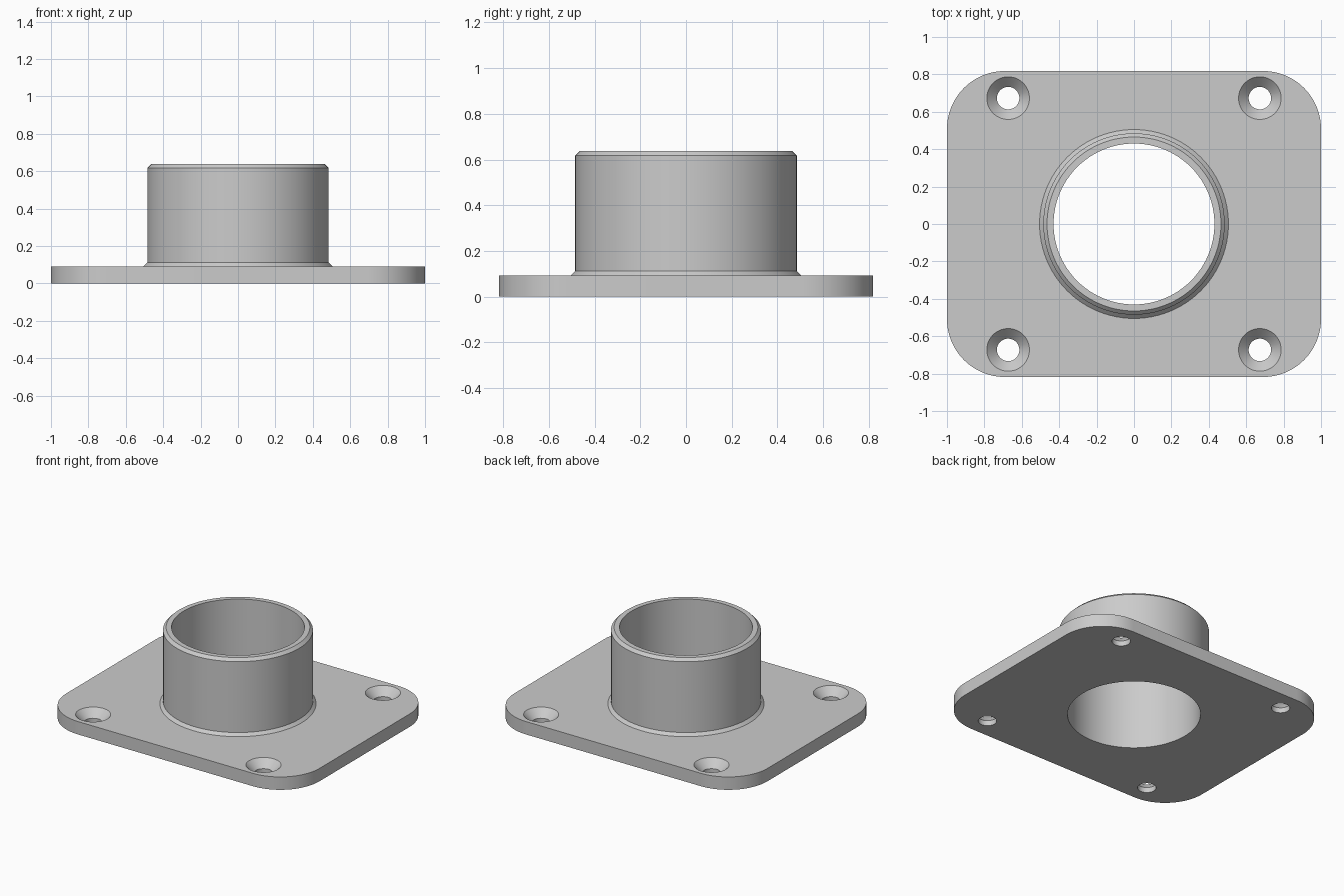
import bpy
import bmesh
from math import cos, sin, pi, radians

default = bpy.data.objects.get("Cube")
if default:
    bpy.data.objects.remove(default, do_unlink=True)

# Overall sizes
HALF_X, HALF_Y, THICK, CORNER = 1.0, 0.818, 0.092, 0.31
HEIGHT, TUBE_R, BORE_R, CHAMFER = 0.638, 0.485, 0.43, 0.02
HOLE_POS, HOLE_R, SINK_R, SINK_DEPTH = 0.673, 0.06, 0.114, 0.055

grey = bpy.data.materials.new("plain grey")
grey.use_nodes = True
grey.diffuse_color = (0.6, 0.6, 0.6, 1)
grey.node_tree.nodes["Principled BSDF"].inputs["Base Color"].default_value = (0.6, 0.6, 0.6, 1)


def finish(name, bm):
    bmesh.ops.recalc_face_normals(bm, faces=bm.faces)
    mesh = bpy.data.meshes.new(name)
    bm.to_mesh(mesh)
    bm.free()
    obj = bpy.data.objects.new(name, mesh)
    bpy.context.collection.objects.link(obj)
    mesh.materials.append(grey)
    return obj


def turned(name, profile, sides, x=0, y=0):
    """Closed solid turned about a vertical axis from (radius, height) points."""
    bm = bmesh.new()
    rings = [[bm.verts.new((x + r * cos(2 * pi * i / sides), y + r * sin(2 * pi * i / sides), z))
              for i in range(sides)] for r, z in profile]
    for low, high in zip(rings, rings[1:]):
        for i in range(sides):
            j = (i + 1) % sides
            bm.faces.new((low[i], low[j], high[j], high[i]))
    bm.faces.new(rings[0])
    bm.faces.new(rings[-1])
    return finish(name, bm)


def combine(target, other, operation):
    mod = target.modifiers.new(operation.lower(), 'BOOLEAN')
    mod.operation, mod.solver, mod.object = operation, 'EXACT', other
    bpy.context.view_layer.objects.active = target
    bpy.ops.object.modifier_apply(modifier=mod.name)
    bpy.data.objects.remove(other, do_unlink=True)


# Rounded base plate
bm = bmesh.new()
steps = 24
outline = []
for k, (sx, sy) in enumerate([(1, 1), (-1, 1), (-1, -1), (1, -1)]):
    for i in range(steps + 1):
        a = pi / 2 * (k + i / steps)
        outline.append(bm.verts.new((sx * (HALF_X - CORNER) + CORNER * cos(a),
                                     sy * (HALF_Y - CORNER) + CORNER * sin(a), 0)))
base = bm.faces.new(outline)
top = bmesh.ops.extrude_face_region(bm, geom=[base])["geom"]
bmesh.ops.translate(bm, vec=(0, 0, THICK), verts=[v for v in top if isinstance(v, bmesh.types.BMVert)])
flange = finish("flanged_sleeve", bm)

# Sleeve with a chamfered foot and rim
sleeve = turned("sleeve", [
    (TUBE_R + CHAMFER, THICK / 2), (TUBE_R + CHAMFER, THICK), (TUBE_R, THICK + CHAMFER),
    (TUBE_R, HEIGHT - CHAMFER), (TUBE_R - CHAMFER, HEIGHT)], 96)
combine(flange, sleeve, 'UNION')

# Through bore
combine(flange, turned("bore_cutter", [(BORE_R, -0.1), (BORE_R, HEIGHT + 0.1)], 96), 'DIFFERENCE')

# Countersunk screw holes
for sx in (-1, 1):
    for sy in (-1, 1):
        cutter = turned("screw_hole_cutter", [
            (HOLE_R, -0.1), (HOLE_R, THICK - SINK_DEPTH), (SINK_R, THICK), (SINK_R, THICK + 0.1)],
            48, sx * HOLE_POS, sy * HOLE_POS)
        combine(flange, cutter, 'DIFFERENCE')

# Smooth round walls, crisp edges
bpy.ops.object.select_all(action='DESELECT')
flange.select_set(True)
bpy.context.view_layer.objects.active = flange
bpy.ops.object.shade_smooth_by_angle(angle=radians(25))
